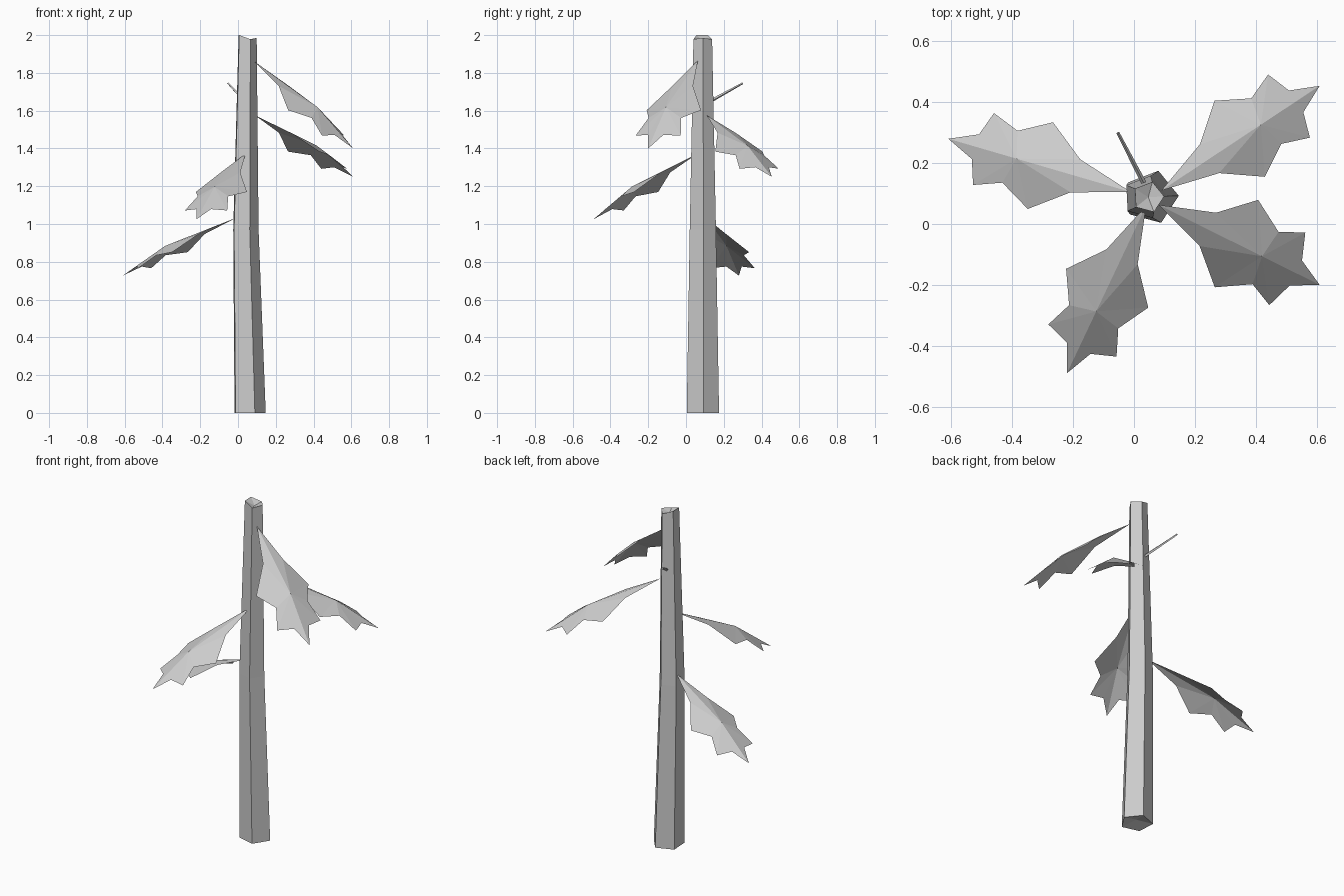
import bpy, bmesh
from math import cos, sin, radians
from mathutils import Vector

cube = bpy.data.objects.get("Cube")
if cube:
    bpy.data.objects.remove(cube)

grey = bpy.data.materials.new("plain grey")
grey.use_nodes = True
colour = (0.6, 0.6, 0.6, 1)
grey.diffuse_color = colour
grey.node_tree.nodes["Principled BSDF"].inputs["Base Color"].default_value = colour


def finish(name, bm, closed=False):
    if closed:
        bmesh.ops.recalc_face_normals(bm, faces=bm.faces[:])
    mesh = bpy.data.meshes.new(name)
    bm.to_mesh(mesh)
    bm.free()
    mesh.materials.append(grey)
    obj = bpy.data.objects.new(name, mesh)
    bpy.context.collection.objects.link(obj)


def bridge(bm, a, b):
    for i in range(len(a)):
        j = (i + 1) % len(a)
        bm.faces.new((a[i], a[j], b[j], b[i]))


def fan(bm, ring, point):
    tip = bm.verts.new(point)
    for i in range(len(ring)):
        bm.faces.new((ring[i - 1], ring[i], tip))


# Five-sided trunk with a slight bend, a hollowed foot and an uneven broken top
TOP_DROP = (0.015, 0.022, 0, 0, 0.022)
bm = bmesh.new()
rings = []
for x, z, radius in ((0.057, 0, 0.09), (0.036, 0.97, 0.073), (0.047, 2, 0.052)):
    ring = []
    for i in range(5):
        a = radians(3 + 72 * i)
        height = z - TOP_DROP[i] if z > 1 else z
        ring.append(bm.verts.new((x + radius * cos(a), 0.088 + radius * sin(a), height)))
    rings.append(ring)
for low, high in zip(rings, rings[1:]):
    bridge(bm, low, high)
fan(bm, rings[0], (0.057, 0.088, 0.02))
fan(bm, rings[-1], (0.047, 0.088, 1.97))
finish("trunk", bm, True)

# Half leaf outline from stem to tip: share of length, half width, lift
OUTLINE = ((0.3, 0.056, 0.006), (0.515, 0.147, -0.027), (0.66, 0.088, 0.004),
           (0.82, 0.122, -0.018), (0.85, 0.042, 0.002))


def leaf(name, base, tip):
    base, tip = Vector(base), Vector(tip)
    along = tip - base
    size = along.length / 0.69
    side = Vector((0, 0, 1)).cross(along).normalized()
    up = along.cross(side).normalized()
    bm = bmesh.new()

    def place(s, v, h):
        return bm.verts.new(base + along * s + (side * v + up * h) * size)

    stem, rib, end = place(0, 0, 0), place(0.6, 0, 0.038), place(1, 0, 0)
    for sign in (1, -1):
        edge = [stem] + [place(s, v * sign, h) for s, v, h in OUTLINE] + [end]
        for a, b in zip(edge, edge[1:]):
            bm.faces.new((a, rib, b) if sign > 0 else (b, rib, a))
    bmesh.ops.recalc_face_normals(bm, faces=bm.faces[:])
    if sum(f.normal.z for f in bm.faces) < 0:
        bmesh.ops.reverse_faces(bm, faces=bm.faces[:])
    finish(name, bm)


leaf("top_leaf", (0.08, 0.063, 1.865), (0.61, -0.2, 1.4))
leaf("back_left_leaf", (0.09, 0.11, 1.575), (0.61, 0.454, 1.25))
leaf("front_leaf", (0.04, 0.06, 1.372), (-0.22, -0.49, 1.025))
leaf("back_right_leaf", (-0.01, 0.105, 1.033), (-0.61, 0.28, 0.727))

# Bare twig
bm = bmesh.new()
start, end = Vector((0.04, 0.12, 1.645)), Vector((-0.053, 0.3, 1.745))
turn = (end - start).to_track_quat("Z", "Y")
ends = [[bm.verts.new(p + turn @ Vector((r * cos(radians(90 * i)), r * sin(radians(90 * i)), 0)))
         for i in range(4)] for p, r in ((start, 0.009), (end, 0.005))]
bridge(bm, *ends)
for ring in ends:
    bm.faces.new(ring)
finish("twig", bm, True)
